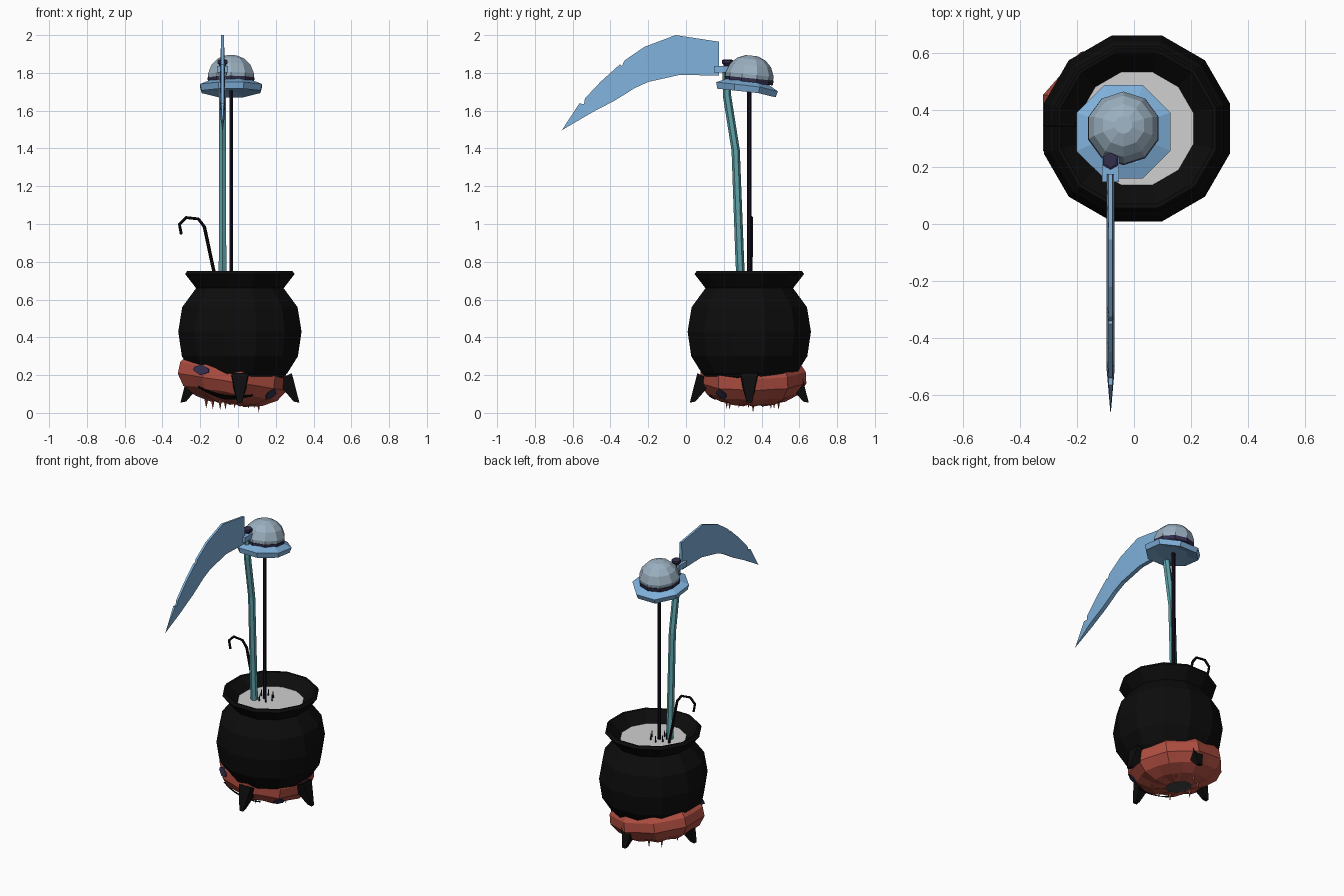
import bpy, bmesh, math, random
from mathutils import Vector, Matrix

if "Cube" in bpy.data.objects:
    bpy.data.objects.remove(bpy.data.objects["Cube"])

random.seed(3)


def mat(name, hexcode):
    m = bpy.data.materials.new(name)
    rgb = [int(hexcode[i:i + 2], 16) / 255 for i in (0, 2, 4)]
    lin = [c / 12.92 if c < 0.04045 else ((c + 0.055) / 1.055) ** 2.4 for c in rgb]
    m.diffuse_color = (*lin, 1)
    m.use_nodes = True
    m.node_tree.nodes["Principled BSDF"].inputs["Base Color"].default_value = m.diffuse_color
    return m


IRON = mat("black_iron", "0c0c0c")
BREW = mat("pale_brew", "d0d0d0")
RED = mat("pumpkin_red", "b04e41")
TEAL = mat("teal_wood", "5ea3aa")
BLUE = mat("blade_blue", "7fb0da")
STEEL = mat("helmet_grey_blue", "9bb0c0")
NAVY = mat("navy", "322e4c")
DARK = mat("dark_pole", "130f1e")
GREY = mat("dark_grey", "444444")


def finish(name, bm, *mats):
    bmesh.ops.remove_doubles(bm, verts=bm.verts, dist=1e-5)
    bmesh.ops.recalc_face_normals(bm, faces=bm.faces)
    me = bpy.data.meshes.new(name)
    bm.to_mesh(me)
    bm.free()
    for m in mats:
        me.materials.append(m)
    ob = bpy.data.objects.new(name, me)
    bpy.context.collection.objects.link(ob)
    return ob


def skin(bm, rings, caps=True):
    """Join rings of points with quads."""
    vs = [[bm.verts.new(p) for p in r] for r in rings]
    n = len(rings[0])
    for a, b in zip(vs, vs[1:]):
        for i in range(n):
            j = (i + 1) % n
            bm.faces.new((a[i], a[j], b[j], b[i]))
    if caps:
        bm.faces.new(vs[0])
        bm.faces.new(vs[-1])


def lathe(name, profile, n, material, matrix, turn=0.5):
    bm = bmesh.new()
    rings = []
    for r, z in profile:
        angs = [2 * math.pi * (i + turn) / n for i in range(n)]
        rings.append([matrix @ Vector((r * math.cos(a), r * math.sin(a), z)) for a in angs])
    skin(bm, rings)
    return finish(name, bm, material)


def tube(name, path, radii, n, material, plane_normal):
    """Sweep an n-gon along a path lying in one plane."""
    bm = bmesh.new()
    path = [Vector(p) for p in path]
    N = Vector(plane_normal)
    rings = []
    for i, p in enumerate(path):
        d = (path[min(i + 1, len(path) - 1)] - path[max(i - 1, 0)]).normalized()
        side = d.cross(N)
        rings.append([p + radii[i] * (math.cos(t) * side + math.sin(t) * N)
                      for t in [2 * math.pi * k / n for k in range(n)]])
    skin(bm, rings)
    return finish(name, bm, material)


# --- cauldron, brew and four splayed legs
C = Matrix.Translation((0.01, 0.335, 0))
lathe("cauldron", [(0.10, 0.12), (0.19, 0.15), (0.26, 0.21), (0.318, 0.30), (0.338, 0.43),
                   (0.316, 0.56), (0.24, 0.66), (0.30, 0.735), (0.288, 0.752),
                   (0.275, 0.75), (0.205, 0.68), (0.205, 0.66)], 12, IRON, C)
lathe("brew", [(0.206, 0.67), (0.206, 0.684)], 12, BREW, C)
for k, side in enumerate(("right", "back", "left", "front")):
    R = C @ Matrix.Rotation(k * math.pi / 2, 4, 'Z')
    bm = bmesh.new()
    rings = []
    for r0, r1, z0, z1, w in ((0.19, 0.275, 0.17, 0.21, 0.045), (0.285, 0.315, 0.06, 0.054, 0.014)):
        rings.append([R @ Vector(p) for p in ((r0, -w, z0), (r1, -w, z1), (r1, w, z1), (r0, w, z0))])
    skin(bm, rings)
    finish(side + "_leg", bm, IRON)

# --- crushed, tilted pumpkin around the cauldron base
TILT = Matrix.Translation((-0.035, 0.355, 0.19)) @ Matrix.Rotation(math.radians(9), 4, 'Y')


def on_pumpkin(az, lat, s=1.0):
    a, l = math.radians(az), math.radians(lat)
    c = math.cos(l) ** 0.8
    return TILT @ Vector((0.305 * s * c * math.cos(a), 0.29 * s * c * math.sin(a), 0.15 * s * math.sin(l)))


bm = bmesh.new()
skin(bm, [[on_pumpkin(i * 20, lat, 0.94 if i % 2 else 1.0) for i in range(18)]
          for lat in (-78, -58, -35, -10, 14, 34, 50)])
bm.faces.ensure_lookup_table()
for f in bm.faces:
    f.material_index = 1 if len(f.verts) > 4 and f.calc_center_median().z < 0.1 else 0
finish("pumpkin", bm, RED, GREY)


def patch(name, az0, az1, lat0, lat1, material, steps, sag=0):
    """Thin plate lying on the pumpkin skin."""
    bm = bmesh.new()
    rings = []
    for i in range(steps + 1):
        t = i / steps
        az = az0 + (az1 - az0) * t
        drop = sag * math.sin(math.pi * t)
        thick = 0.3 + 0.7 * math.sin(math.pi * t)
        mid, half = (lat0 + lat1) / 2 - drop, (lat1 - lat0) / 2 * thick
        rings.append([on_pumpkin(az, mid + e * half, s) for e, s in
                      ((-1, 0.985), (1, 0.985), (1, 1.008), (-1, 1.008))])
    skin(bm, rings)
    finish(name, bm, material)


patch("left_eye", -132, -114, -6, 16, NAVY, 2)
patch("right_eye", -45, -32, -36, -10, NAVY, 2)
patch("mouth", -128, -62, -38, -26, IRON, 8, 16)

# small teeth under the pumpkin
bm = bmesh.new()
for i in range(9):
    a = i * 2.4
    x, y = -0.03 + 0.14 * math.cos(a), 0.355 + 0.14 * math.sin(a)
    low = 0.0 if i == 0 else random.uniform(0.015, 0.03)
    bmesh.ops.create_cone(bm, segments=4, radius1=0.0, radius2=0.012, depth=0.08 - low, cap_ends=True,
                          matrix=Matrix.Translation((x, y, (0.08 + low) / 2)))
finish("pumpkin_teeth", bm, RED)

# --- thin pole carrying the helmet, and dark spikes in the brew around it
tube("helmet_pole", [(-0.035, 0.335, 0.6), (-0.035, 0.335, 1.74)], [0.011] * 2, 6, DARK, (1, 0, 0))
bm = bmesh.new()
for i in range(7):
    a = i * math.tau / 7
    bmesh.ops.create_cone(bm, segments=4, radius1=0.007, radius2=0.003, depth=0.06, cap_ends=True,
                          matrix=Matrix.Translation((-0.03 + 0.05 * math.cos(a), 0.335 + 0.05 * math.sin(a), 0.695)))
finish("brew_spikes", bm, DARK)

# --- hooked rod
tube("hooked_rod", [(-0.11, 0.345, 0.66), (-0.13, 0.345, 0.76), (-0.178, 0.347, 0.985), (-0.21, 0.347, 1.027),
                    (-0.275, 0.347, 1.034), (-0.31, 0.347, 0.998), (-0.3, 0.347, 0.945)],
     [0.009] * 3 + [0.008] * 4, 6, IRON, (0, 1, 0))

# --- brimmed helmet
H = Matrix.Translation((-0.037, 0.322, 1.722)) @ Matrix.Rotation(math.radians(-6), 4, 'X')
brim = lathe("helmet_brim", [(0.10, -0.012), (0.168, -0.022), (0.178, 0.012), (0.12, 0.036)], 8, BLUE, H)
for v in brim.data.vertices:          # the back of the brim droops
    v.co.z -= 0.14 * max(0, v.co.y - 0.38)
D = Matrix.Translation((0, 0.008, 0)) @ H
lathe("helmet_band", [(0.127, 0.025), (0.13, 0.05)], 10, NAVY, D)
lathe("helmet_dome", [(0.124, 0.03), (0.128, 0.07), (0.108, 0.12), (0.075, 0.152), (0.032, 0.17)],
      10, STEEL, D)

# --- scythe: bent handle, end cap, collar, notched blade
X = -0.082
tube("scythe_handle", [(X, 0.295, 0.62), (X, 0.285, 0.8), (X, 0.263, 1.39), (X, 0.217, 1.68), (X, 0.213, 1.82)],
     [0.023, 0.023, 0.022, 0.022, 0.02], 6, TEAL, (1, 0, 0))
lathe("scythe_cap", [(0.024, 1.79), (0.02, 1.84), (0.03, 1.852), (0.03, 1.866), (0.02, 1.872)],
      6, NAVY, Matrix.Translation((X, 0.22, 0)))
bm = bmesh.new()
bmesh.ops.create_cube(bm, size=1, matrix=Matrix.Translation((X, 0.19, 1.82)) @ Matrix.Diagonal((0.06, 0.085, 0.035, 1)))
finish("scythe_collar", bm, BLUE)

outer = [(0.175, 1.965), (-0.055, 2.0), (-0.22, 1.938), (-0.325, 1.866), (-0.34, 1.835), (-0.35, 1.845),
         (-0.45, 1.755), (-0.535, 1.665), (-0.54, 1.635), (-0.565, 1.638), (-0.655, 1.5)]
inner = [(0.175, 1.785), (-0.03, 1.79), (-0.2, 1.752), (-0.27, 1.72), (-0.295, 1.705), (-0.31, 1.695),
         (-0.38, 1.652), (-0.46, 1.61), (-0.48, 1.6), (-0.51, 1.583), (-0.66, 1.495)]
bm = bmesh.new()
rings = []
for i, (o, q) in enumerate(zip(outer, inner)):
    t = 0.001 if i == len(outer) - 1 else 0.014
    rings.append([(X - t * 0.5, *o), (X + t * 0.5, *o), (X + t, *q), (X - t, *q)])
skin(bm, rings)
finish("scythe_blade", bm, BLUE)
